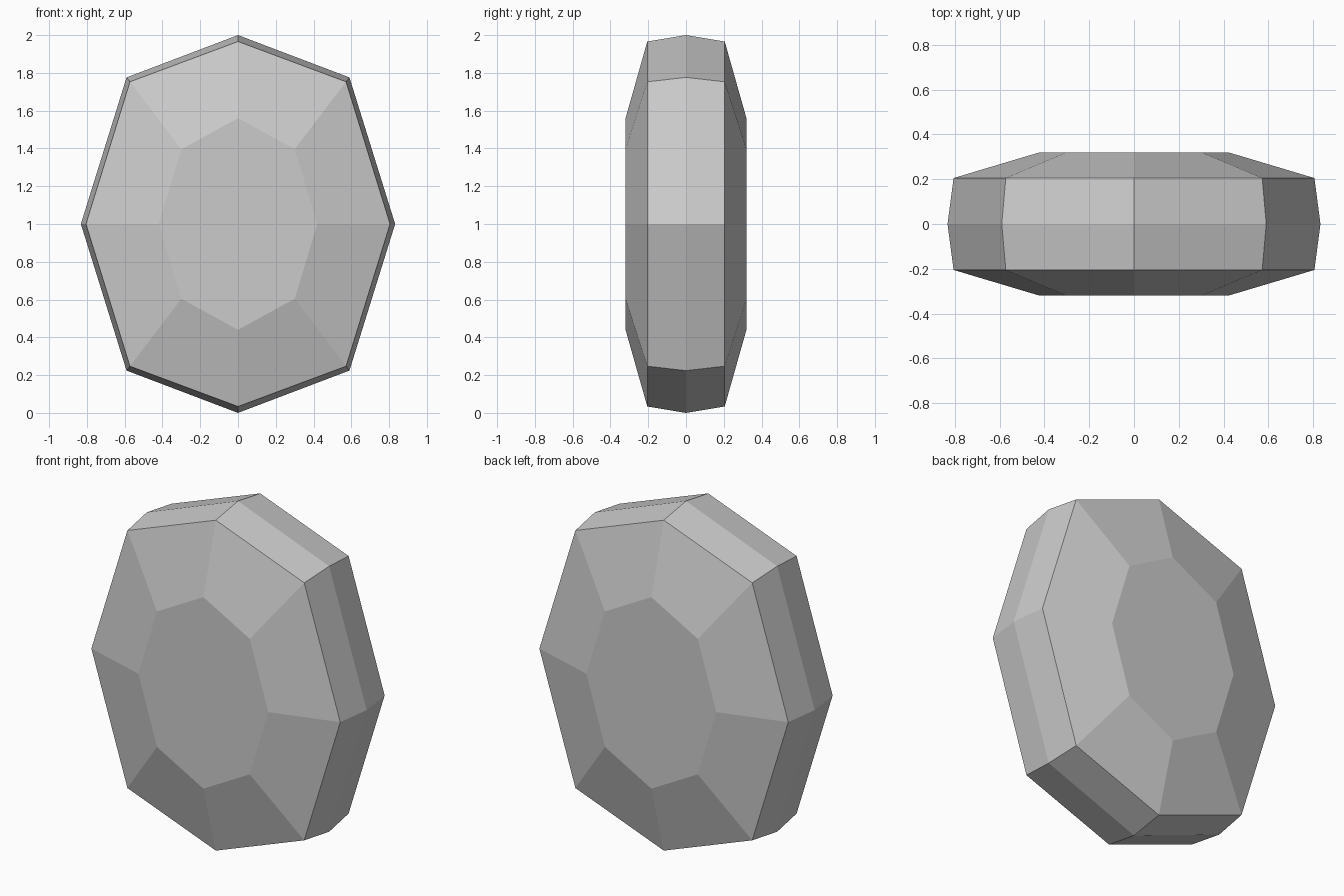
import bpy
import bmesh

cube = bpy.data.objects.get("Cube")
if cube:
    bpy.data.objects.remove(cube, do_unlink=True)

stone = bpy.data.materials.new("light_grey")
stone.use_nodes = True
colour = (0.6, 0.6, 0.6, 1)
stone.diffuse_color = colour
stone.node_tree.nodes["Principled BSDF"].inputs["Base Color"].default_value = colour


def octagon(bm, y, x_tip, z_tip, x_corner, z_corner):
    """Eight-sided ring facing the front, centred at z = 1."""
    outline = [(0, z_tip), (x_corner, z_corner), (x_tip, 0), (x_corner, -z_corner),
               (0, -z_tip), (-x_corner, -z_corner), (-x_tip, 0), (-x_corner, z_corner)]
    return [bm.verts.new((x, y, 1 + z)) for x, z in outline]


# Ring sizes from the flat table out to the girdle
table = (0.42, 0.56, 0.30, 0.396)
edge = (0.805, 0.966, 0.572, 0.753)
girdle = (0.832, 1.0, 0.59, 0.776)

bm = bmesh.new()
rings = [octagon(bm, y, *size) for y, size in
         [(-0.32, table), (-0.205, edge), (0, girdle), (0.205, edge), (0.32, table)]]

# Sloped facets between neighbouring rings
for a, b in zip(rings, rings[1:]):
    for i in range(8):
        j = (i + 1) % 8
        bm.faces.new((a[i], a[j], b[j], b[i]))

# Flat front and back tables
bm.faces.new(rings[0])
bm.faces.new(rings[-1])
bmesh.ops.recalc_face_normals(bm, faces=bm.faces)

mesh = bpy.data.meshes.new("faceted_gem")
bm.to_mesh(mesh)
bm.free()
mesh.materials.append(stone)
gem = bpy.data.objects.new("faceted_gem", mesh)
bpy.context.collection.objects.link(gem)
